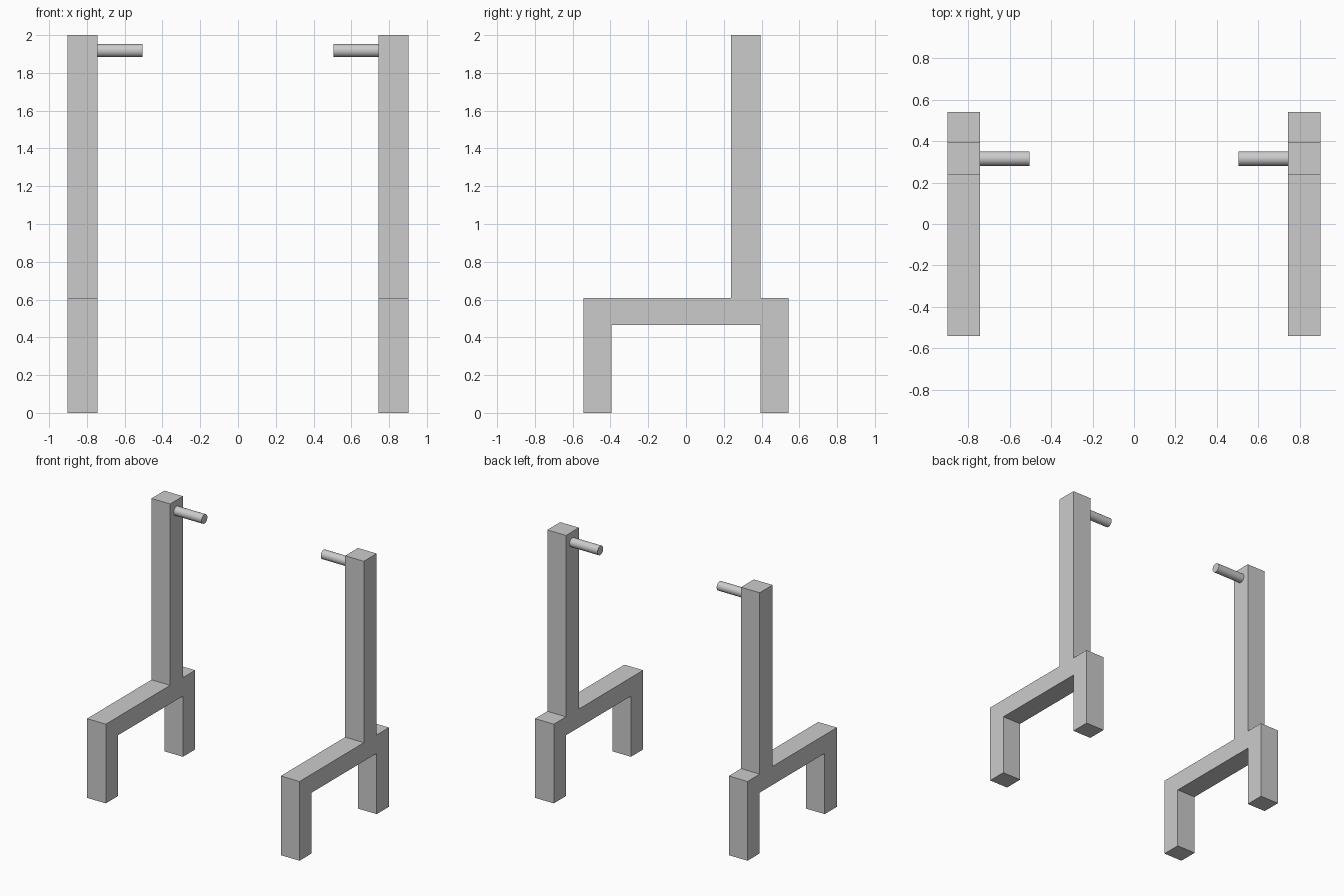
import bpy, bmesh, math
from mathutils import Vector

if "Cube" in bpy.data.objects:
    bpy.data.objects.remove(bpy.data.objects["Cube"])

X_IN, X_OUT = 0.743, 0.902      # inner and outer face of each side frame
PEG_LEN, PEG_R = 0.237, 0.035


def mirror_x(obj):
    mod = obj.modifiers.new("mirror", 'MIRROR')
    mod.use_axis[0] = True
    mod.use_mirror_merge = False


# Side frame: one-piece outline of legs, beam and upright (y, z), extruded along x
outline = [(-0.542, 0), (-0.394, 0), (-0.394, 0.466), (0.394, 0.466),
           (0.394, 0), (0.542, 0), (0.542, 0.608), (0.394, 0.608),
           (0.394, 2), (0.238, 2), (0.238, 0.608), (-0.542, 0.608)]
bm = bmesh.new()
face = bm.faces.new([bm.verts.new((X_IN, y, z)) for y, z in outline])
ext = bmesh.ops.extrude_face_region(bm, geom=[face], use_keep_orig=True)
moved = [g for g in ext["geom"] if isinstance(g, bmesh.types.BMVert)]
bmesh.ops.translate(bm, verts=moved, vec=Vector((X_OUT - X_IN, 0, 0)))
bmesh.ops.recalc_face_normals(bm, faces=bm.faces)
mesh = bpy.data.meshes.new("side_frame")
bm.to_mesh(mesh)
bm.free()
frame = bpy.data.objects.new("side_frame", mesh)
bpy.context.collection.objects.link(frame)
mirror_x(frame)

# Round support peg pointing inwards near the top of the upright
bpy.ops.mesh.primitive_cylinder_add(vertices=32, radius=PEG_R, depth=PEG_LEN)
peg = bpy.context.object
peg.name = "support_peg"
peg.rotation_euler = (0, math.pi / 2, 0)
peg.location = (X_IN - PEG_LEN / 2, 0.316, 1.918)
bpy.ops.object.transform_apply(location=True, rotation=True, scale=True)
bpy.ops.object.shade_smooth_by_angle(angle=math.radians(30))
mirror_x(peg)
